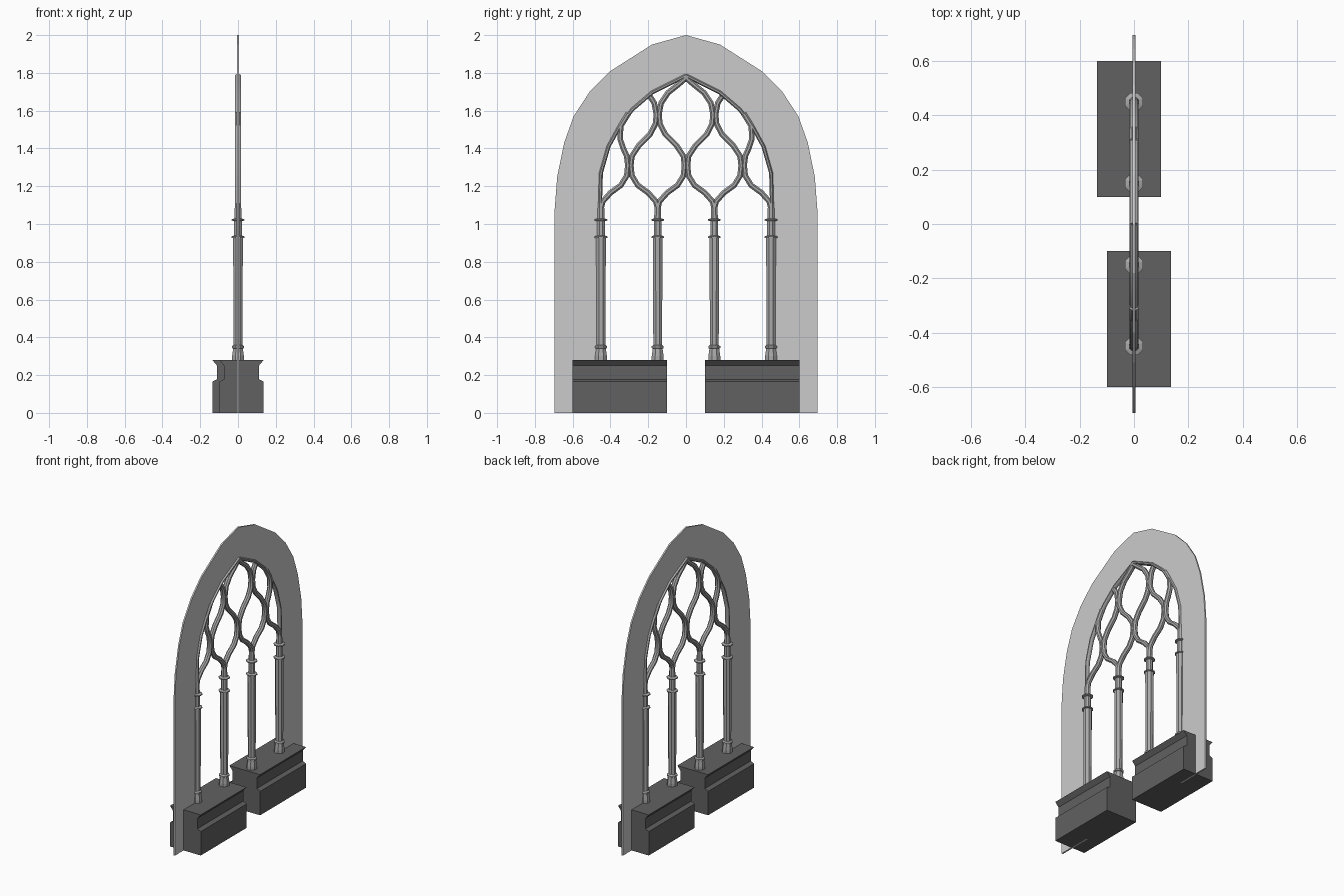
import bpy, bmesh, math
from mathutils import Vector

if "Cube" in bpy.data.objects:
    bpy.data.objects.remove(bpy.data.objects["Cube"])


def material(name, v):
    m = bpy.data.materials.new(name)
    m.diffuse_color = (v, v, v, 1)
    m.use_nodes = True
    m.node_tree.nodes["Principled BSDF"].inputs["Base Color"].default_value = m.diffuse_color
    return m


PALE, MID, DARK = material("pale", 0.55), material("mid", 0.4), material("dark", 0.12)


def finish(name, bm, mat, smooth=False):
    bmesh.ops.recalc_face_normals(bm, faces=bm.faces)
    me = bpy.data.meshes.new(name)
    bm.to_mesh(me)
    bm.free()
    ob = bpy.data.objects.new(name, me)
    bpy.context.collection.objects.link(ob)
    me.materials.append(mat)
    if smooth:
        bpy.ops.object.select_all(action='DESELECT')
        ob.select_set(True)
        bpy.context.view_layer.objects.active = ob
        bpy.ops.object.shade_smooth_by_angle(angle=math.radians(35))
    return ob


def skin(name, rings, mat, smooth=False):
    """Joins closed rings of points into a capped solid."""
    bm = bmesh.new()
    rows = [[bm.verts.new(p) for p in r] for r in rings]
    n = len(rows[0])
    for a, b in zip(rows, rows[1:]):
        for i in range(n):
            bm.faces.new((a[i], a[(i + 1) % n], b[(i + 1) % n], b[i]))
    bm.faces.new(rows[0])
    bm.faces.new(rows[-1])
    return finish(name, bm, mat, smooth)


def bar(name, path, side, r, rx, n=8):
    """Tracery bar following a y,z path in the window plane."""
    pts = [Vector((side * y, z)) for y, z in path]
    rings = []
    for i, p in enumerate(pts):
        t = (pts[min(i + 1, len(pts) - 1)] - pts[max(i - 1, 0)]).normalized()
        ring = []
        for k in range(n):
            a = math.tau * (k + 0.5) / n
            q = p + Vector((-t.y, t.x)) * r * math.cos(a)
            ring.append((rx * math.sin(a), q.x, q.y))
        rings.append(ring)
    return skin(name, rings, mat=MID, smooth=True)


# Flat wall panel with pointed outer and inner outlines
outer = [(0.695, 0), (0.695, 1.08), (0.682, 1.25), (0.645, 1.43), (0.595, 1.57),
         (0.51, 1.70), (0.40, 1.81), (0.18, 1.95), (0, 2.0)]
inner = [(0.455, 0), (0.455, 1.10), (0.45, 1.27), (0.41, 1.41), (0.355, 1.51),
         (0.285, 1.605), (0.18, 1.695), (0.07, 1.75), (0, 1.785)]


def both(half):
    return half + [(-y, z) for y, z in half[-2::-1]]


bm = bmesh.new()
o, i_ = both(outer), both(inner)
rows = [[bm.verts.new((x, y, z)) for y, z in line]
        for x, line in ((0.005, o), (0.005, i_), (-0.005, i_), (-0.005, o))]
for r in range(4):
    a, b = rows[r], rows[(r + 1) % 4]
    for k in range(len(o) - 1):
        bm.faces.new((a[k], a[k + 1], b[k + 1], b[k]))
for k in (0, -1):
    bm.faces.new([row[k] for row in rows])
finish("arch_panel", bm, PALE)

# Moulded plinths, offset to opposite sides of the wall
half = [(0.1175, 0), (0.1175, 0.165), (0.0925, 0.178), (0.0925, 0.25), (0.1175, 0.28)]
section = half + [(-x, z) for x, z in reversed(half)]
for s, label in ((-1, "front"), (1, "back")):
    skin(label + "_plinth", [[(x - s * 0.0185, y, z) for x, z in section]
                             for y in (s * 0.1, s * 0.6)], DARK)

# Columns turned from a profile, with flared foot and two collars
column = [(0.034, 0.28), (0.034, 0.30), (0.028, 0.34), (0.034, 0.343), (0.034, 0.353),
          (0.025, 0.36), (0.028, 0.925), (0.036, 0.927), (0.036, 0.934), (0.022, 0.94),
          (0.022, 1.015), (0.036, 1.018), (0.036, 1.025), (0.02, 1.03), (0.018, 1.11)]
for j, y in enumerate((-0.45, -0.15, 0.15, 0.45)):
    skin(f"column_{j + 1}",
         [[(r * math.cos(math.tau * (k + 0.5) / 8), y + r * math.sin(math.tau * (k + 0.5) / 8), z)
           for k in range(8)] for r, z in column], MID)

# Wavy tracery bars: one wave, repeated by shifting and mirroring
wave = [(0.15, 1.08), (0.14, 1.12), (0.10, 1.165), (0.045, 1.205), (0.014, 1.255), (0.008, 1.31),
        (0.014, 1.36), (0.05, 1.415), (0.11, 1.475), (0.138, 1.53), (0.143, 1.58),
        (0.132, 1.64), (0.095, 1.695), (0.045, 1.735), (-0.008, 1.78)]
mirrored = [(0.3 - y, z) for y, z in wave[:12]] + [(0.19, 1.675)]
edge = [(y + 0.3, z) for y, z in wave[:7]] + [(0.332, 1.40), (0.349, 1.45), (0.345, 1.52), (0.305, 1.585)]
for s, label in ((1, "back"), (-1, "front")):
    bar(label + "_inner_bar", wave, s, 0.016, 0.018)
    bar(label + "_middle_bar", mirrored, s, 0.016, 0.018)
    bar(label + "_edge_bar", edge, s, 0.016, 0.018)
    bar(label + "_arch_bar", inner[1:], s, 0.011, 0.016)
